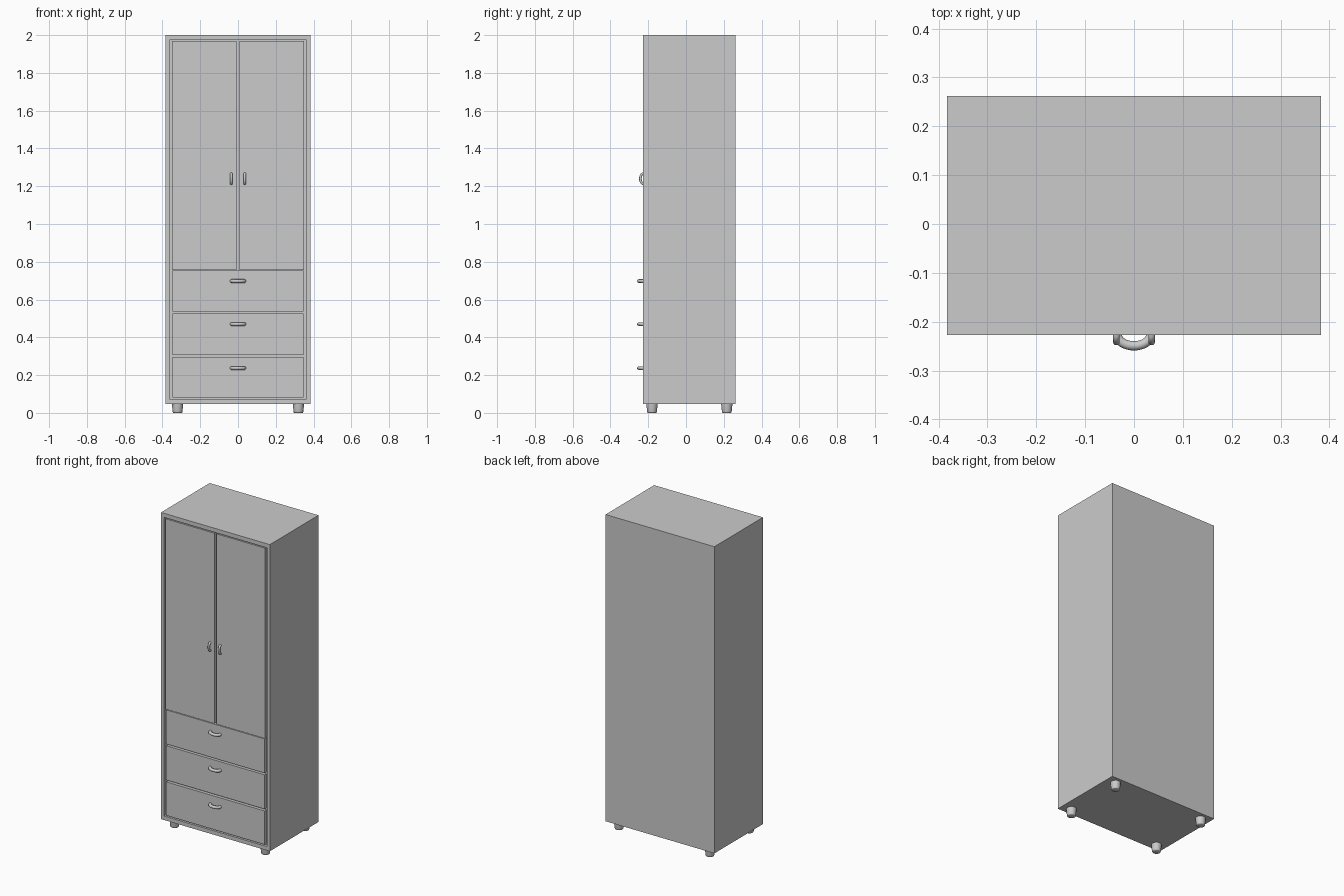
import bpy, bmesh, math
from mathutils import Vector

if "Cube" in bpy.data.objects:
    bpy.data.objects.remove(bpy.data.objects["Cube"])

FRONT, BACK = -0.227, 0.262


def finish(name, bm, smooth=False):
    bmesh.ops.recalc_face_normals(bm, faces=bm.faces)
    me = bpy.data.meshes.new(name)
    bm.to_mesh(me)
    bm.free()
    ob = bpy.data.objects.new(name, me)
    bpy.context.collection.objects.link(ob)
    if smooth:
        bpy.ops.object.select_all(action='DESELECT')
        ob.select_set(True)
        bpy.context.view_layer.objects.active = ob
        bpy.ops.object.shade_smooth_by_angle(angle=math.radians(40))
    return ob


def box_bm(x0, x1, y0, y1, z0, z1):
    bm = bmesh.new()
    bmesh.ops.create_cube(bm, size=1)
    for v in bm.verts:
        v.co = ((x0 + x1) / 2 + v.co.x * (x1 - x0),
                (y0 + y1) / 2 + v.co.y * (y1 - y0),
                (z0 + z1) / 2 + v.co.z * (z1 - z0))
    return bm


# Carcass: box with a shallow recess in the front
bm = box_bm(-0.383, 0.383, FRONT, BACK, 0.048, 2.0)
front = min(bm.faces, key=lambda f: f.calc_center_median().y)
bmesh.ops.inset_region(bm, faces=[front], thickness=0.028)
for v in front.verts:
    v.co.z = 0.073 if v.co.z < 1 else 1.974
inner = bmesh.ops.extrude_discrete_faces(bm, faces=[front])["faces"][0]
for v in inner.verts:
    v.co.y += 0.02
finish("carcass", bm)


# Doors and drawer fronts, flush with the frame
def panel(name, x0, x1, z0, z1):
    finish(name, box_bm(x0, x1, FRONT, FRONT + 0.02, z0, z1))


panel("left_door", -0.350, -0.007, 0.757, 1.968)
panel("right_door", 0.007, 0.350, 0.757, 1.968)
for i, (z0, z1) in enumerate([(0.081, 0.295), (0.307, 0.525), (0.536, 0.753)]):
    panel(f"drawer_front_{i + 1}", -0.347, 0.347, z0, z1)


# Bow handles: round tube swept along a half ellipse
def handle(name, x, z, a, b, r, vertical=False, n=16, m=12):
    bm = bmesh.new()
    side = Vector((1, 0, 0)) if vertical else Vector((0, 0, 1))
    along = Vector((0, 0, 1)) if vertical else Vector((1, 0, 0))
    out = Vector((0, -1, 0))
    rings = []
    for i in range(n + 1):
        t = math.pi * i / n
        c = Vector((x, FRONT, z)) + along * a * math.cos(t) + out * b * math.sin(t)
        nrm = (along * b * math.cos(t) + out * a * math.sin(t)).normalized()
        rings.append([bm.verts.new(c + r * (nrm * math.cos(u) + side * math.sin(u)))
                      for u in (2 * math.pi * j / m for j in range(m))])
    for p, q in zip(rings, rings[1:]):
        for j in range(m):
            k = (j + 1) % m
            bm.faces.new((p[j], p[k], q[k], q[j]))
    bm.faces.new(rings[0])
    bm.faces.new(rings[-1])
    finish(name, bm, True)


for i, z in enumerate((0.237, 0.470, 0.698)):
    handle(f"drawer_handle_{i + 1}", 0, z, 0.034, 0.0225, 0.0095)
for label, s in (("left", -1), ("right", 1)):
    handle(f"{label}_door_handle", s * 0.036, 1.24, 0.026, 0.0145, 0.0068, True)


# Feet: tapered, rounded at the bottom
def foot(name, x, y, n=24):
    bm = bmesh.new()
    rings = []
    for r, z in ((0.022, 0), (0.0245, 0.002), (0.026, 0.007), (0.030, 0.048)):
        rings.append([bm.verts.new((x + r * math.cos(2 * math.pi * j / n),
                                    y + r * math.sin(2 * math.pi * j / n), z))
                      for j in range(n)])
    for p, q in zip(rings, rings[1:]):
        for j in range(n):
            k = (j + 1) % n
            bm.faces.new((p[j], p[k], q[k], q[j]))
    bm.faces.new(rings[0])
    bm.faces.new(rings[-1])
    finish(name, bm, True)


for sx, lx in ((-1, "left"), (1, "right")):
    for y, ly in ((-0.180, "front"), (0.216, "back")):
        foot(f"{ly}_{lx}_foot", sx * 0.32, y)
